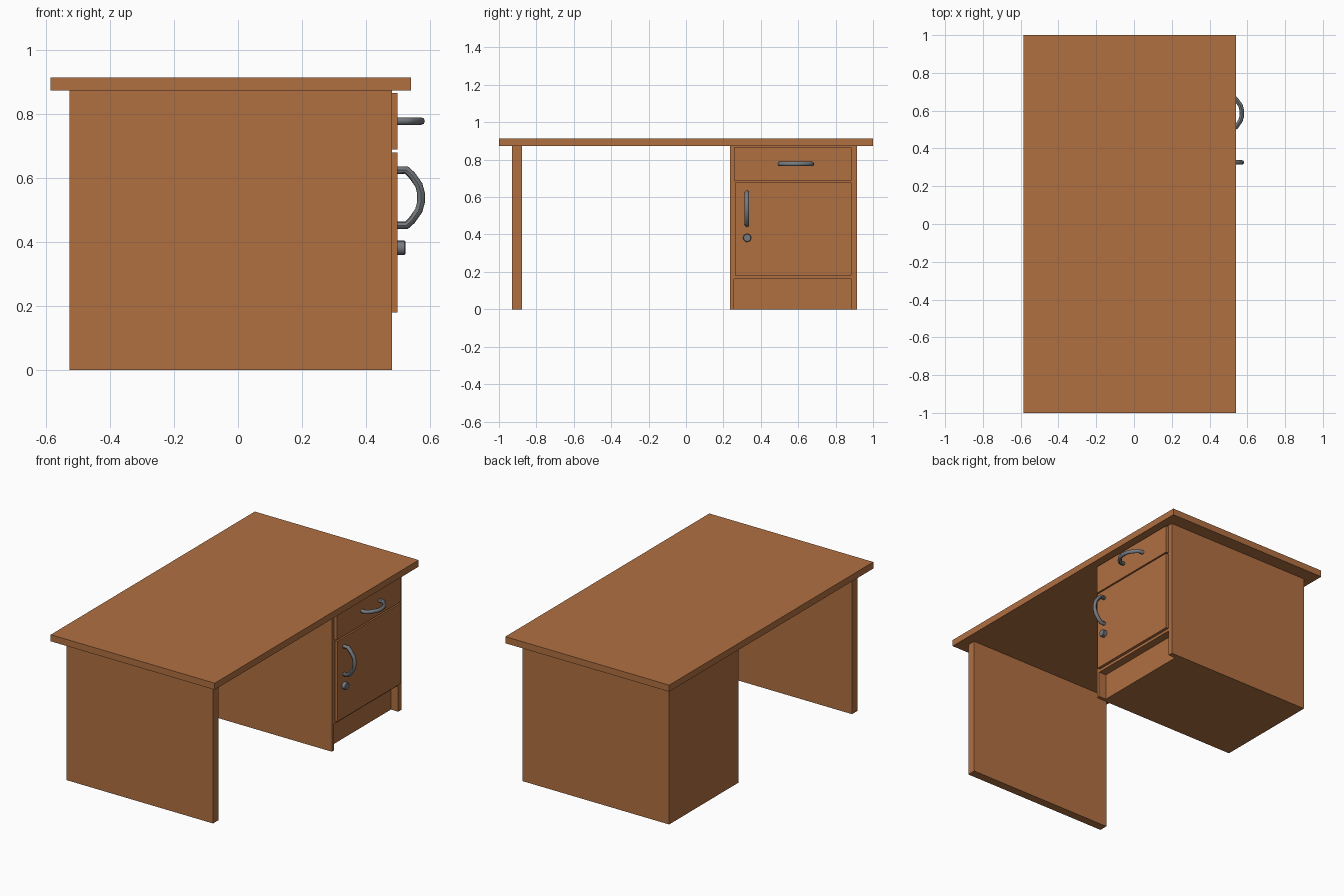
import bpy
from math import pi

cube = bpy.data.objects.get("Cube")
if cube:
    bpy.data.objects.remove(cube, do_unlink=True)


def material(name, rgb):
    mat = bpy.data.materials.new(name)
    mat.use_nodes = True
    mat.diffuse_color = (*rgb, 1)
    mat.node_tree.nodes["Principled BSDF"].inputs["Base Color"].default_value = (*rgb, 1)
    return mat


wood = material("warm wood", (0.434, 0.162, 0.053))
metal = material("grey metal", (0.18, 0.195, 0.21))


def box(name, x, y, z):
    """Box spanning the given (low, high) ranges."""
    spans = (x, y, z)
    bpy.ops.mesh.primitive_cube_add(size=1, location=[(a + b) / 2 for a, b in spans])
    ob = bpy.context.object
    ob.name = name
    ob.scale = [b - a for a, b in spans]
    bpy.ops.object.transform_apply(location=False, rotation=False, scale=True)
    ob.data.materials.append(wood)
    return ob


def handle(name, y, z, upright):
    """Bow handle swept along a mirrored half profile of (x, offset) points."""
    half = [(0.49, 0.086), (0.526, 0.086), (0.542, 0.071), (0.564, 0.04), (0.571, 0.014)]
    path = half + [(x, -d) for x, d in reversed(half)]
    curve = bpy.data.curves.new(name, "CURVE")
    curve.dimensions = "3D"
    curve.bevel_depth = 0.012
    curve.bevel_resolution = 2
    curve.use_fill_caps = True
    spline = curve.splines.new("POLY")
    spline.points.add(len(path) - 1)
    for point, (x, d) in zip(spline.points, path):
        point.co = (x, y, z + d, 1) if upright else (x, y + d, z, 1)
    curve.materials.append(metal)
    ob = bpy.data.objects.new(name, curve)
    bpy.context.collection.objects.link(ob)
    bpy.ops.object.select_all(action="DESELECT")
    ob.select_set(True)
    bpy.context.view_layer.objects.active = ob
    bpy.ops.object.convert(target="MESH")
    bpy.ops.object.shade_smooth_by_angle(angle=pi / 4)


# Worktop and the leg panel at the open end
depth = (-0.525, 0.48)
height = (0, 0.872)
box("worktop", (-0.585, 0.54), (-1, 1), (0.872, 0.913))
box("leg_panel", depth, (-0.93, -0.877), height)

# Cabinet: two side panels, body between them and a recessed plinth
box("cabinet_right_side", depth, (0.235, 0.257), height)
box("cabinet_left_side", depth, (0.885, 0.915), height)
box("cabinet_body", depth, (0.257, 0.885), (0.163, 0.872))
box("plinth", (-0.525, 0.43), (0.257, 0.885), (0, 0.163))

# Drawer and door fronts standing proud of the cabinet
front = (0.48, 0.498)
box("drawer_front", front, (0.257, 0.885), (0.688, 0.864))
box("door", front, (0.263, 0.885), (0.18, 0.679))

# Handles and lock knob
handle("drawer_handle", 0.587, 0.777, False)
handle("door_handle", 0.326, 0.538, True)

bpy.ops.mesh.primitive_cylinder_add(
    vertices=16, radius=0.022, depth=0.03, location=(0.507, 0.327, 0.382), rotation=(0, pi / 2, 0))
knob = bpy.context.object
knob.name = "door_lock"
knob.data.materials.append(metal)
bevel = knob.modifiers.new("Soft rim", "BEVEL")
bevel.width = 0.003
bpy.ops.object.shade_smooth_by_angle(angle=pi / 6)
